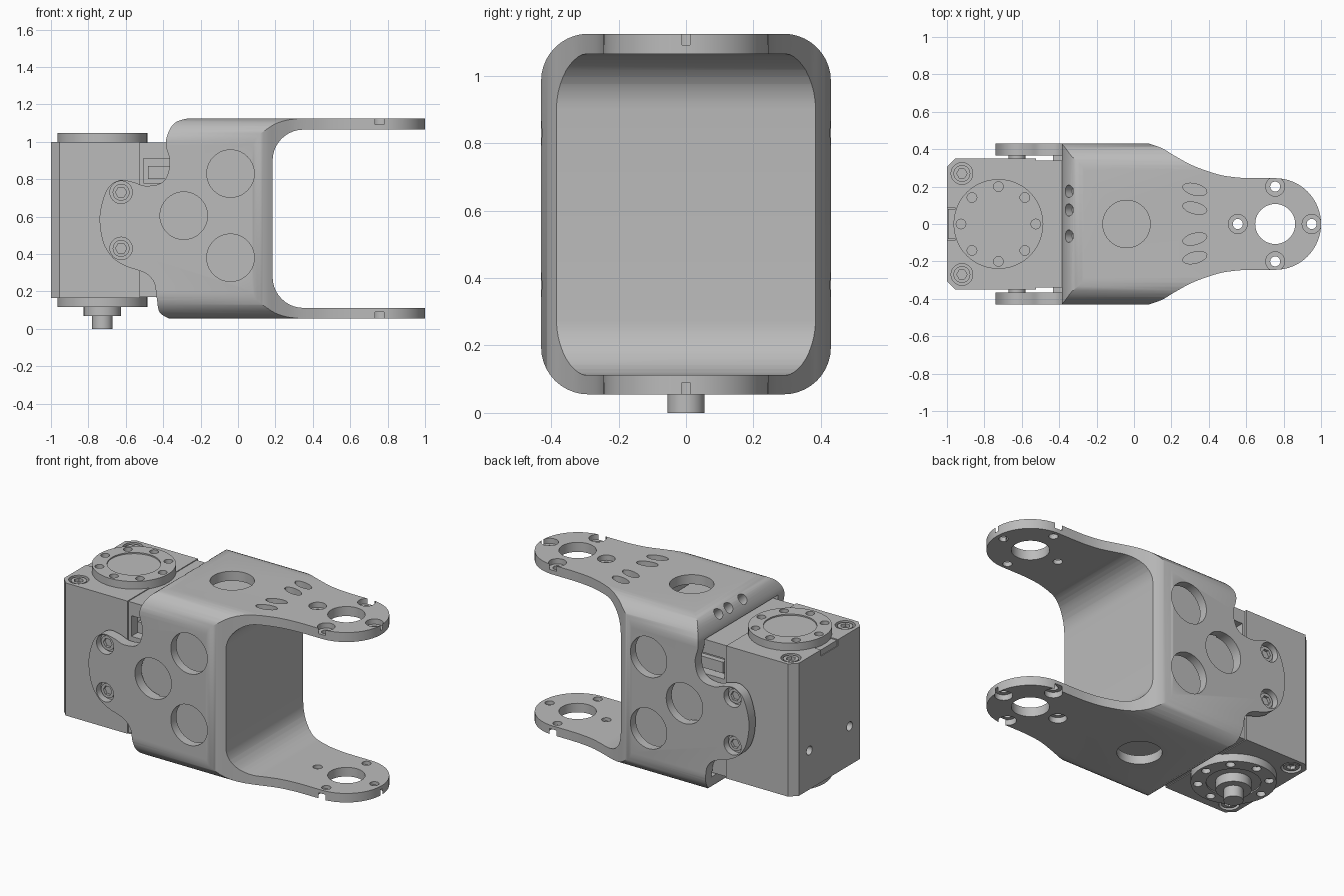
import bpy, bmesh, math
from mathutils import Vector, Matrix

old = bpy.data.objects.get("Cube")
if old:
    bpy.data.objects.remove(old)

grey = bpy.data.materials.new("plain grey")
grey.use_nodes = True
COLOUR = (0.5, 0.5, 0.5, 1)
grey.diffuse_color = COLOUR
grey.node_tree.nodes["Principled BSDF"].inputs["Base Color"].default_value = COLOUR


def make(name, bm):
    bmesh.ops.recalc_face_normals(bm, faces=bm.faces)
    mesh = bpy.data.meshes.new(name)
    bm.to_mesh(mesh)
    bm.free()
    mesh.materials.append(grey)
    ob = bpy.data.objects.new(name, mesh)
    bpy.context.collection.objects.link(ob)
    return ob


def prism(name, pts, axis, lo, hi):
    """Extrude a 2D outline along one axis."""
    place = {"x": lambda a, b, h: (h, a, b),
             "y": lambda a, b, h: (a, h, b),
             "z": lambda a, b, h: (a, b, h)}[axis]
    bm = bmesh.new()
    face = bm.faces.new([bm.verts.new(place(a, b, lo)) for a, b in pts])
    ext = bmesh.ops.extrude_face_region(bm, geom=[face])
    move = Vector(place(0, 0, hi - lo))
    bmesh.ops.translate(bm, vec=move, verts=[v for v in ext["geom"] if isinstance(v, bmesh.types.BMVert)])
    return make(name, bm)


def box(name, x, y, z):
    return prism(name, [(x[0], y[0]), (x[1], y[0]), (x[1], y[1]), (x[0], y[1])], "z", *z)


def circle(a, b, r, n=32, start=0, end=360):
    steps = n if end - start == 360 else n + 1
    return [(a + r * math.cos(math.radians(start + (end - start) * i / n)),
             b + r * math.sin(math.radians(start + (end - start) * i / n))) for i in range(steps)]


def disc(name, a, b, r, axis, lo, hi, n=32):
    return prism(name, circle(a, b, r, n), axis, lo, hi)


def rounded(a0, a1, b0, b1, r):
    pts = []
    for a, b, s in ((a1 - r, b1 - r, 0), (a0 + r, b1 - r, 90), (a0 + r, b0 + r, 180), (a1 - r, b0 + r, 270)):
        pts += circle(a, b, r, 10, s, s + 90)
    return pts


def spline(pts, n=5):
    """Smooth curve through the given points."""
    p = [Vector(q) for q in [pts[0]] + pts + [pts[-1]]]
    out = []
    for a, b, c, d in zip(p, p[1:], p[2:], p[3:]):
        for i in range(n):
            t = i / n
            out.append(tuple(0.5 * (2 * b + (c - a) * t + (2 * a - 5 * b + 4 * c - d) * t ** 2
                                    + (3 * b - a - 3 * c + d) * t ** 3)))
    return out + [pts[-1]]


def combine(ob, others, op="DIFFERENCE"):
    for other in others:
        mod = ob.modifiers.new("cut", "BOOLEAN")
        mod.operation, mod.solver, mod.object = op, "EXACT", other
        bpy.context.view_layer.objects.active = ob
        bpy.ops.object.modifier_apply(modifier=mod.name)
        bpy.data.objects.remove(other)
    return ob


def tilted(name, r, depth, at, turn, scale=(1, 1, 1)):
    bm = bmesh.new()
    bmesh.ops.create_cone(bm, cap_ends=True, segments=24, radius1=r, radius2=r, depth=depth,
                          matrix=Matrix.Translation(at) @ turn @ Matrix.Diagonal((*scale, 1)))
    return make(name, bm)


# Bracket: side outline, trimmed by the end section and the plan outline
BOT, TOP = 0.055, 1.125
side = spline([(-0.27, TOP), (-0.34, 1.1), (-0.38, 1.03), (-0.383, 0.97), (-0.365, 0.9), (-0.378, 0.82),
               (-0.42, 0.775), (-0.5, 0.765), (-0.56, 0.785), (-0.63, 0.795), (-0.69, 0.76),
               (-0.725, 0.68), (-0.74, 0.58), (-0.72, 0.46), (-0.67, 0.38), (-0.6, 0.335),
               (-0.5, 0.3), (-0.45, 0.25), (-0.435, 0.17), (-0.42, 0.09), (-0.37, BOT)])
bracket = prism("bracket", side + [(1.1, BOT), (1.1, TOP)], "y", -0.6, 0.6)
taper = spline([(0.08, 0.43), (0.15, 0.405), (0.22, 0.363), (0.32, 0.31),
                (0.45, 0.265), (0.55, 0.249), (0.63, 0.245)])
plan = [(-0.9, 0.5), (0.0, 0.5), (0.05, 0.435)] + taper + circle(0.755, 0, 0.245, 32, 90, -90)
plan += [(x, -y) for x, y in reversed(taper)] + [(0.05, -0.435), (0.0, -0.5), (-0.9, -0.5)]
combine(bracket, [prism("section", rounded(-0.43, 0.43, BOT, TOP, 0.14), "x", -0.95, 1.2),
                  prism("plan", plan, "z", -0.1, 1.3)], "INTERSECT")

# Fork gap and the cavity round the motor
cuts = [prism("fork_gap", rounded(0.185, 1.6, 0.112, 1.065, 0.165), "y", -0.7, 0.7),
        box("cavity", (-0.9, 0.135), (-0.365, 0.365), (0.155, 1.008)),
        prism("inner_cavity", rounded(-0.375, 0.375, 0.11, 1.065, 0.1), "x", -0.29, 0.134)]

# Large lightening holes
for x, z in ((-0.04, 0.83), (-0.04, 0.38), (-0.29, 0.605)):
    cuts.append(disc("side_hole", x, z, 0.127, "y", -0.6, 0.6, 40))
cuts.append(disc("cap_hole", -0.04, 0, 0.127, "z", -0.2, 1.3, 40))

# Fork end bores with counterbored screw holes on the outer faces
cuts.append(disc("fork_bore", 0.755, 0, 0.107, "z", -0.2, 1.3, 40))
for x, y in ((0.755, 0.2), (0.755, -0.2), (0.555, 0), (0.95, 0)):
    cuts.append(disc("screw_hole", x, y, 0.027, "z", -0.2, 1.3, 20))
    cuts.append(disc("upper_bore", x, y, 0.051, "z", 1.092, 1.3, 24))
    cuts.append(disc("lower_bore", x, y, 0.051, "z", -0.2, 0.09, 24))

# Oval pits on the upper arm and drilled holes in the rounded rear edge
for y in (0.185, 0.085, -0.08, -0.18):
    turn = Matrix.Rotation(math.radians(-14 if y > 0 else 14), 4, "Z")
    cuts.append(tilted("oval_pit", 0.03, 0.1, (0.325, y, 1.135), turn, (2.2, 1, 1)))
for y in (0.175, 0.075, -0.065):
    cuts.append(tilted("edge_hole", 0.033, 0.12, (-0.35, y, 1.09), Matrix.Rotation(math.radians(-45), 4, "Y")))

# Ear counterbores and their screws
for s in (-1, 1):
    for z in (0.73, 0.43):
        cuts.append(disc("ear_bore", -0.625, z, 0.06, "y", *sorted((s * 0.385, s * 0.6))))
        head = disc("ear_screw", -0.625, z, 0.045, "y", *sorted((s * 0.34, s * 0.405)))
        combine(head, [disc("socket", -0.625, z, 0.03, "y", *sorted((s * 0.388, s * 0.5)), 6)])
combine(bracket, cuts)

# Motor case, front half with chamfered upright corners
case = prism("motor_case", [(-0.525, -0.35), (-0.525, 0.35), (-0.955, 0.35), (-1, 0.305),
                            (-1, -0.305), (-0.955, -0.35)], "z", 0.165, 1.0)
case_cuts = [box("cable_notch", (-1.1, -0.955), (-0.085, 0.085), (0.96, 1.1))]
for y in (-0.2, 0.2):
    case_cuts.append(disc("end_hole", y, 0.41, 0.028, "x", -1.1, -0.95, 20))
for y in (-0.27, 0.27):
    case_cuts.append(disc("top_bore", -0.92, y, 0.058, "z", 0.97, 1.1))
    case_cuts.append(disc("base_bore", -0.92, y, 0.058, "z", 0.1, 0.195))
    for lo, hi, deep in ((0.95, 0.995, (0.975, 1.1)), (0.17, 0.215, (0.1, 0.19))):
        head = disc("case_screw", -0.92, y, 0.045, "z", lo, hi, 24)
        combine(head, [disc("socket", -0.92, y, 0.028, "z", *deep, 6)])
combine(case, case_cuts)
box("cable_notch_plug", (-0.995, -0.95), (-0.08, 0.08), (0.95, 0.996))

# Motor case, rear half with a cable opening on each side
rear = box("motor_rear_case", (-0.525, 0.13), (-0.34, 0.34), (0.17, 0.995))
combine(rear, [box("port", (-0.505, -0.25), y, (0.78, 0.91)) for y in ((-0.5, -0.28), (0.28, 0.5))])
for s in (-1, 1):
    box("cable_plug", (-0.48, -0.28), sorted((s * 0.27, s * 0.315)), (0.8, 0.87))

# Output and idler horns with a ring of screw holes
HX = -0.725
for name, lo, hi, cut, dish in (("output_horn", 0.995, 1.048, (1.02, 1.2), (1.04, 1.2)),
                                ("idler_horn", 0.117, 0.17, (0, 0.145), (0, 0.125))):
    horn = disc(name, HX, 0, 0.24, "z", lo, hi, 48)
    holes = [disc("hole", HX + 0.2 * math.cos(i * math.pi / 4), 0.2 * math.sin(i * math.pi / 4),
                  0.026, "z", *cut, 16) for i in range(8)]
    combine(horn, holes + [disc("dish", HX, 0, 0.153, "z", *dish, 48)])

# Idler bearing boss and shaft
disc("idler_boss", HX, 0, 0.1, "z", 0.068, 0.15)
disc("idler_shaft", HX, 0, 0.055, "z", 0.0, 0.1)

# Smooth the curves and keep the edges crisp
bpy.ops.object.select_all(action="DESELECT")
for ob in bpy.context.collection.objects:
    if ob.type == "MESH" and grey.name in ob.data.materials:
        ob.select_set(True)
        bpy.context.view_layer.objects.active = ob
bpy.ops.object.shade_smooth_by_angle(angle=math.radians(30))
